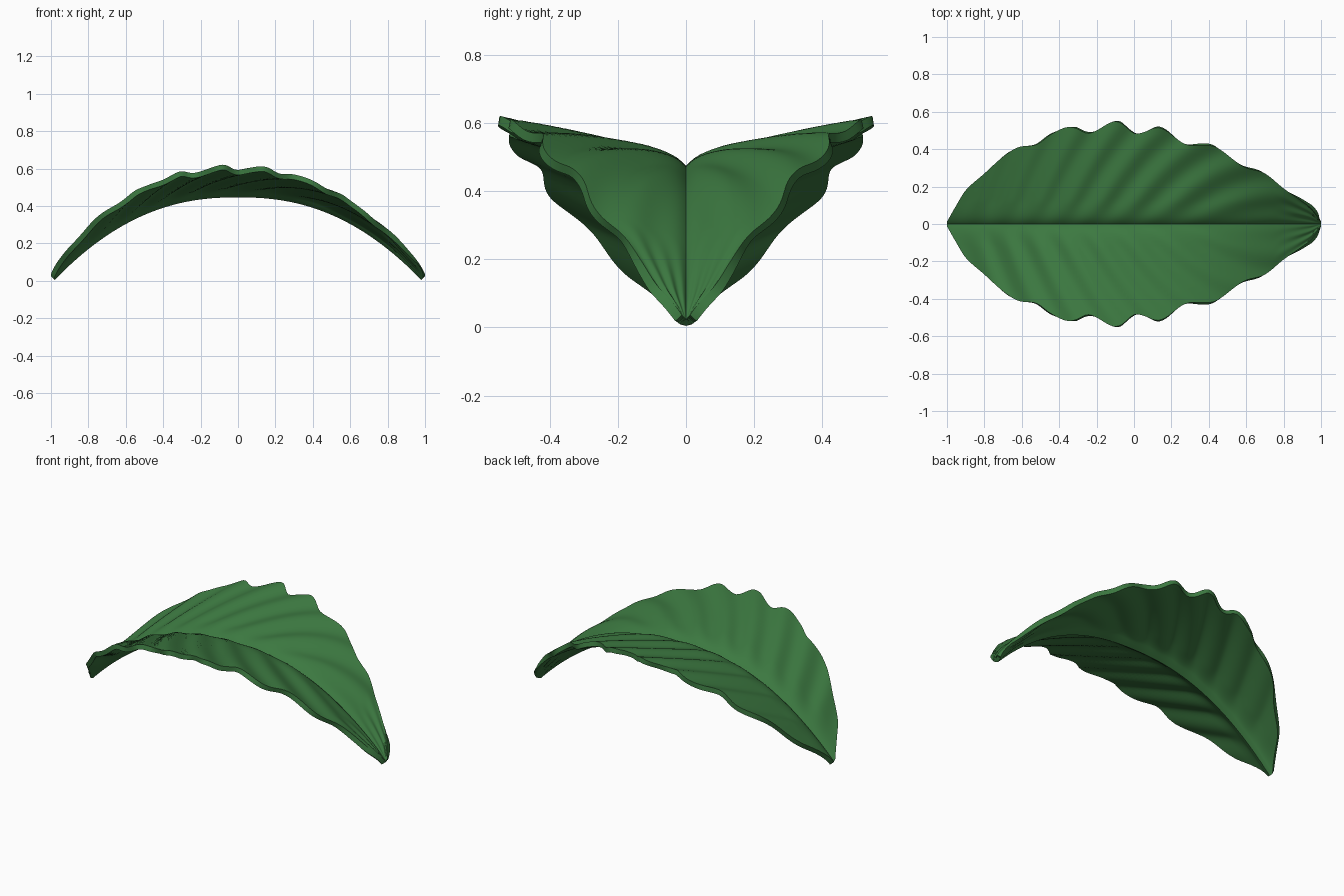
import bpy
import bmesh
import math

if "Cube" in bpy.data.objects:
    bpy.data.objects.remove(bpy.data.objects["Cube"], do_unlink=True)

# Scalloped half outline of the blade: position along the leaf, half width
OUTLINE = [(-1, .012), (-.95, .1), (-.9, .18), (-.8, .27), (-.7, .36), (-.62, .41),
           (-.52, .425), (-.45, .475), (-.37, .515), (-.32, .515), (-.25, .485),
           (-.2, .5), (-.12, .545), (-.07, .54), (0, .485), (.05, .49), (.12, .515),
           (.17, .5), (.25, .44), (.3, .42), (.4, .42), (.45, .405), (.55, .33),
           (.6, .3), (.7, .27), (.8, .19), (.9, .12), (.95, .08), (1, .012)]
LENGTH_STEPS = 150
SIDE_STEPS = 22
THICKNESS = .028


def tangent(i):
    a = OUTLINE[max(i - 1, 0)]
    b = OUTLINE[min(i + 1, len(OUTLINE) - 1)]
    return (b[1] - a[1]) / (b[0] - a[0])


def half_width(x):
    """Smooth curve through the outline points."""
    i = 0
    while i < len(OUTLINE) - 2 and x > OUTLINE[i + 1][0]:
        i += 1
    (xa, wa), (xb, wb) = OUTLINE[i], OUTLINE[i + 1]
    span = xb - xa
    s = (x - xa) / span
    ease = s * s * (3 - 2 * s)
    bend = s * (1 - s) * span * ((1 - s) * tangent(i) - s * tangent(i + 1))
    return wa + (wb - wa) * ease + bend


def height(x, y, width):
    """Arched midrib, folded sides, slanted vein waves and pleats at the tip."""
    side = abs(y)
    arch = .474 - .45 * abs(x) ** 2.3
    fold = .03 * (1 - math.exp(-side / .03)) + .2 * side
    sweep = .9 + .5 * x
    along = x + sweep * (.52 * (1 - x * x) - side)
    fade = min(1, side / .12) * min(1, (1 - abs(x)) / .2)
    veins = .009 * fade * math.cos(math.tau * (along + .1) / .235)
    tip = max(0, min(1, (x - .75) / .15)) * min(1, (1 - x) / .05)
    pleats = .005 * tip * math.sin(3 * math.tau * side / width)
    return arch + fold + veins + pleats


# Leaf blade: one sheet, mirrored across the midrib
bm = bmesh.new()
rows = []
for i in range(LENGTH_STEPS + 1):
    s = i / LENGTH_STEPS
    x = .6 * (2 * s - 1) - .4 * math.cos(math.pi * s)
    width = half_width(x)
    row = []
    for j in range(-SIDE_STEPS, SIDE_STEPS + 1):
        t = j / SIDE_STEPS
        y = math.copysign(abs(t) ** 1.3, t) * width
        row.append(bm.verts.new((x, y, height(x, y, width))))
    rows.append(row)
for near, far in zip(rows, rows[1:]):
    for j in range(len(near) - 1):
        bm.faces.new((near[j], far[j], far[j + 1], near[j + 1]))

mesh = bpy.data.meshes.new("leaf_blade")
bm.to_mesh(mesh)
bm.free()
leaf = bpy.data.objects.new("leaf_blade", mesh)
bpy.context.collection.objects.link(leaf)

# Blade thickness below the upper surface
solid = leaf.modifiers.new("thickness", 'SOLIDIFY')
solid.thickness = THICKNESS
solid.offset = -1

# Leaf colour
green = bpy.data.materials.new("leaf_green")
green.use_nodes = True
colour = (.045, .19, .052, 1)
green.diffuse_color = colour
green.node_tree.nodes["Principled BSDF"].inputs["Base Color"].default_value = colour
mesh.materials.append(green)

# Smooth surfaces with a crisp rim
bpy.ops.object.select_all(action='DESELECT')
leaf.select_set(True)
bpy.context.view_layer.objects.active = leaf
bpy.ops.object.modifier_apply(modifier=solid.name)
bpy.ops.object.shade_smooth_by_angle(angle=math.radians(40))
